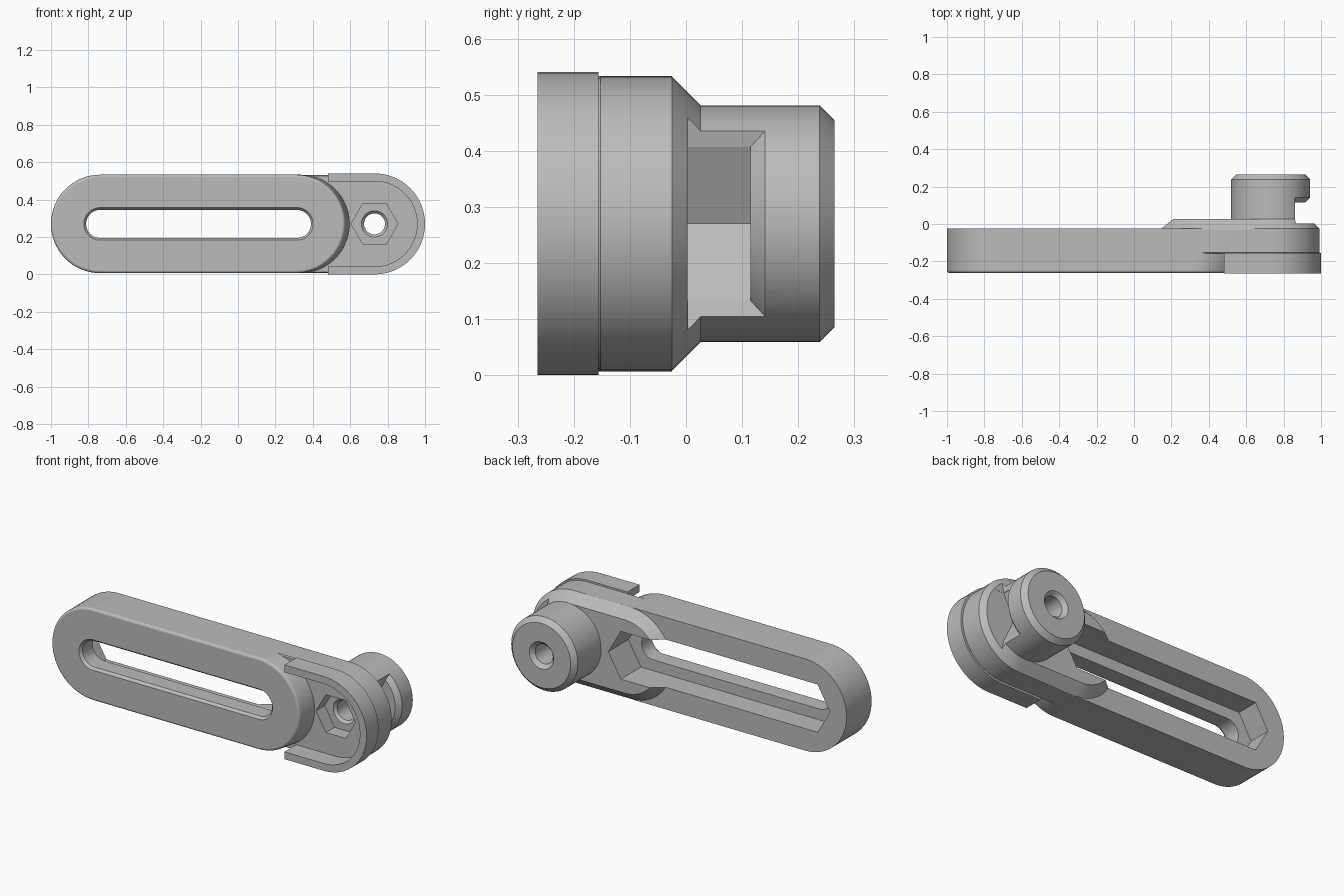
import bpy, bmesh
from math import sin, cos, pi, radians

ZC = 0.27                 # height of the long axis
PIVOT = 0.73              # x of the pivot axis
SLOT_A, SLOT_B = -0.737, 0.315

if "Cube" in bpy.data.objects:
    bpy.data.objects.remove(bpy.data.objects["Cube"], do_unlink=True)

grey = bpy.data.materials.new("plain grey")
grey.use_nodes = True
tone = (0.5, 0.5, 0.5, 1)
grey.diffuse_color = tone
for node in grey.node_tree.nodes:
    if node.type == 'BSDF_PRINCIPLED':
        node.inputs["Base Color"].default_value = tone


def arc(cx, r, start, end, n=32):
    """Points (x, z) on an arc, z measured from the long axis."""
    return [(cx + r * cos(radians(start + (end - start) * i / n)),
             r * sin(radians(start + (end - start) * i / n))) for i in range(n + 1)]


def stadium(x0, x1, r):
    return arc(x1, r, -90, 90) + arc(x0, r, 90, 270)


def circle(cx, r, n=64):
    return arc(cx, r, 0, 360, n)[:-1]


def loft(name, layers):
    """Closed solid through outlines stacked along y."""
    bm = bmesh.new()
    rings = [[bm.verts.new((x, y, ZC + z)) for x, z in pts] for y, pts in layers]
    for a, b in zip(rings, rings[1:]):
        for i in range(len(a)):
            j = (i + 1) % len(a)
            bm.faces.new((a[i], a[j], b[j], b[i]))
    bm.faces.new(rings[0])
    bm.faces.new(rings[-1])
    bmesh.ops.recalc_face_normals(bm, faces=bm.faces)
    mesh = bpy.data.meshes.new(name)
    bm.to_mesh(mesh)
    bm.free()
    mesh.materials.append(grey)
    obj = bpy.data.objects.new(name, mesh)
    bpy.context.collection.objects.link(obj)
    return obj


def activate(obj):
    bpy.ops.object.select_all(action='DESELECT')
    obj.select_set(True)
    bpy.context.view_layer.objects.active = obj


def cut(cutter, *targets):
    """Subtract the cutter from each target, then discard it."""
    for obj in targets:
        activate(obj)
        mod = obj.modifiers.new("cut", 'BOOLEAN')
        mod.operation = 'DIFFERENCE'
        mod.solver = 'EXACT'
        mod.object = cutter
        bpy.ops.object.modifier_apply(modifier=mod.name)
    bpy.data.objects.remove(cutter, do_unlink=True)


# Slotted bar with a rounded front edge and a slightly leaning inner end
FRONT, ROUND = -0.262, 0.015
bar_layers = [(-0.025, stadium(SLOT_A, 0.335, 0.263)),
              (-0.15, stadium(SLOT_A, 0.335, 0.263))]
for k in range(5):
    a = k * pi / 8
    bar_layers.append((FRONT + ROUND * (1 - sin(a)),
                       stadium(SLOT_A, 0.31, 0.263 - ROUND * (1 - cos(a)))))
bar = loft("slotted_bar", bar_layers)

# Pivot end body with its raised, chamfered back plate
body = loft("pivot_end_body", [
    (-0.158, stadium(0.33, PIVOT, 0.257)),
    (-0.152, stadium(0.33, PIVOT, 0.262)),
    (-0.03, stadium(0.33, PIVOT, 0.262)),
    (-0.025, stadium(0.37, PIVOT, 0.262)),
    (0.027, stadium(0.37, PIVOT, 0.21))])

# U-shaped guard rim on the front of the pivot end
u_outline = ([(0.48, -0.27)] + arc(PIVOT, 0.27, -90, 90) + [(0.48, 0.27), (0.48, 0.228)]
             + arc(PIVOT, 0.228, 90, -90) + [(0.48, -0.228)])
rim = loft("guard_rim", [(-0.265, u_outline), (-0.156, u_outline)])

# Round boss on the back
boss = loft("pivot_boss", [
    (-0.02, circle(PIVOT, 0.211)),
    (0.238, circle(PIVOT, 0.211)),
    (0.265, circle(PIVOT, 0.184))])

# Through slot with a rounded front lip
slot_layers = [(-0.3, stadium(SLOT_A, SLOT_B, 0.075 + ROUND))]
for k in range(5):
    a = k * pi / 8
    slot_layers.append((FRONT + ROUND * sin(a),
                        stadium(SLOT_A, SLOT_B, 0.075 + ROUND * (1 - sin(a)) * 0.8)))
slot_layers.append((0.1, stadium(SLOT_A, SLOT_B, 0.075)))
cut(loft("slot_cutter", slot_layers), bar, body)

# Wide channel on the back with pointed ends
HEX = 0.158
channel = arc(SLOT_B, HEX, -60, 60, 2) + arc(SLOT_A, HEX, 120, 240, 2)
cut(loft("channel_cutter", [(-0.155, channel), (0.1, channel)]), bar, body)

# Six-sided pocket on the front of the pivot end
pocket = circle(PIVOT, 0.125, 6)
cut(loft("pocket_cutter", [(-0.2, pocket), (-0.08, pocket)]), body)

# Bore, countersunk at both ends
bore = [(-0.1, 0.07), (-0.08, 0.07), (-0.065, 0.056), (0.243, 0.056), (0.265, 0.077), (0.29, 0.1)]
cut(loft("bore_cutter", [(y, circle(PIVOT, r)) for y, r in bore]), body, boss)


# Side notch in the boss: an arc-shaped mouth with a V pocket behind it
def mouth(r, half_angle):
    return ([(1.2, -0.19), (1.2, 0.19), (0.866, 0.19)]
            + arc(PIVOT, r, half_angle, -half_angle, 24) + [(0.866, -0.19)])


cut(loft("mouth_cutter", [(0.004, mouth(0.185, 47.8)), (0.115, mouth(0.185, 47.8)),
                          (0.143, mouth(0.213, 51.8))]), body, boss)
vee = [(1.2, -0.137), (1.2, 0.137), (0.853, 0.137), (0.788, 0), (0.853, -0.137)]
cut(loft("vee_cutter", [(0.003, vee), (0.115, vee)]), body, boss)

# Smooth curves, crisp edges
for obj in (bar, body, rim, boss):
    activate(obj)
    bpy.ops.object.shade_smooth_by_angle(angle=radians(28))
    weighted = obj.modifiers.new("weighted_normals", 'WEIGHTED_NORMAL')
    weighted.keep_sharp = True
